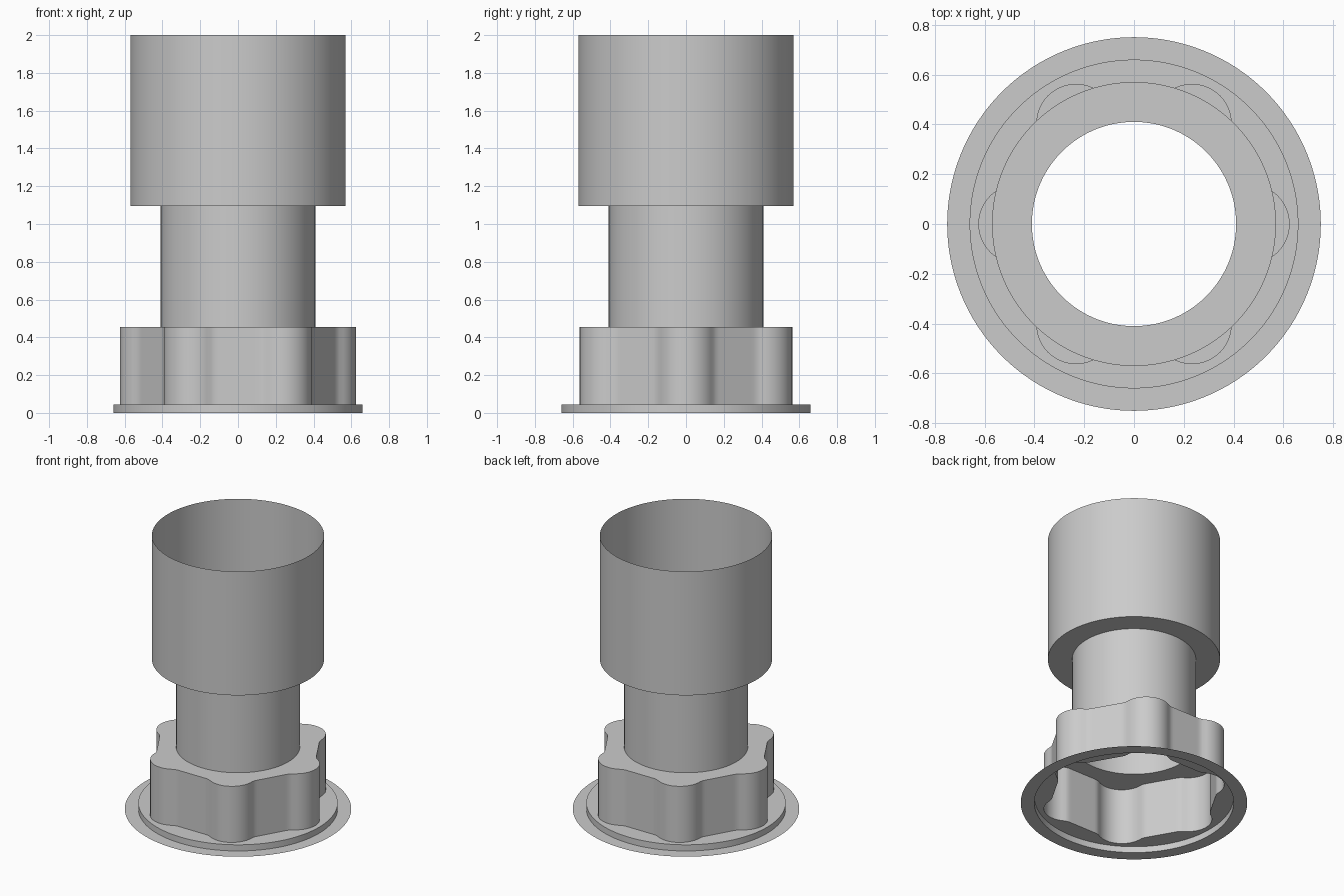
import bpy
import bmesh
from math import cos, sin, sqrt, radians, hypot, atan2, tau

STEPS = 192
LOBES = 6

if "Cube" in bpy.data.objects:
    bpy.data.objects.remove(bpy.data.objects["Cube"])

# One plain grey for the whole fitting
grey = bpy.data.materials.new("plain_grey")
grey.use_nodes = True
grey.diffuse_color = (0.6, 0.6, 0.6, 1)
grey.node_tree.nodes["Principled BSDF"].inputs["Base Color"].default_value = (0.6, 0.6, 0.6, 1)


def ray_circle(angle, dist, centre_angle, radius, side):
    """Distance along a ray to the far (+1) or near (-1) side of a circle."""
    offset = angle - centre_angle
    return dist * cos(offset) + side * sqrt(max(0, radius ** 2 - (dist * sin(offset)) ** 2))


# Grip outline: round lobes, small concave fillets and flats between them
lobe_dist, lobe_r, fillet_r = 0.465, 0.16, 0.08
half = tau / LOBES / 2
fx = lobe_dist + (lobe_r + fillet_r) * cos(radians(60))
fy = (lobe_r + fillet_r) * sin(radians(60))
flat_dist = fx * cos(half) + fy * sin(half) - fillet_r
lobe_end = atan2(lobe_r * sin(radians(60)), lobe_dist + lobe_r * cos(radians(60)))
fillet_end = atan2(fy - fillet_r * sin(half), fx - fillet_r * cos(half))


def grip(angle):
    a = abs((angle + half) % (2 * half) - half)
    if a < lobe_end:
        return ray_circle(a, lobe_dist, 0, lobe_r, 1)
    if a < fillet_end:
        return ray_circle(a, hypot(fx, fy), atan2(fy, fx), fillet_r, -1)
    return flat_dist / cos(half - a)


def shell(name, *levels):
    """Open skin through rings given as (radius or outline function, height)."""
    bm = bmesh.new()
    rings = []
    for outline, z in levels:
        ring = []
        for i in range(STEPS):
            t = tau * i / STEPS
            r = outline(t) if callable(outline) else outline
            ring.append(bm.verts.new((r * cos(t), r * sin(t), z)))
        rings.append(ring)
    for low, high in zip(rings, rings[1:]):
        for i in range(STEPS):
            j = (i + 1) % STEPS
            bm.faces.new((low[i], low[j], high[j], high[i]))
    mesh = bpy.data.meshes.new(name)
    bm.to_mesh(mesh)
    bm.free()
    mesh.materials.append(grey)
    obj = bpy.data.objects.new(name, mesh)
    bpy.context.collection.objects.link(obj)
    bpy.ops.object.select_all(action="DESELECT")
    obj.select_set(True)
    bpy.context.view_layer.objects.active = obj
    bpy.ops.object.shade_smooth_by_angle(angle=radians(30))


base_z, grip_z, neck_z, top_z = 0.045, 0.455, 1.095, 2.0
neck_r, socket_r = 0.41, 0.57

# Thin flat flange with a low raised step
shell("base_flange", (0.75, 0), (0.66, 0), (0.66, base_z), (grip, base_z))
# Lobed grip with its flat shoulder
shell("lobed_grip", (grip, base_z), (grip, grip_z), (neck_r, grip_z))
# Narrow tube
shell("neck_tube", (neck_r, grip_z), (neck_r, neck_z))
# Wide open socket with its underside ring
shell("open_socket", (neck_r, neck_z), (socket_r, neck_z), (socket_r, top_z))
